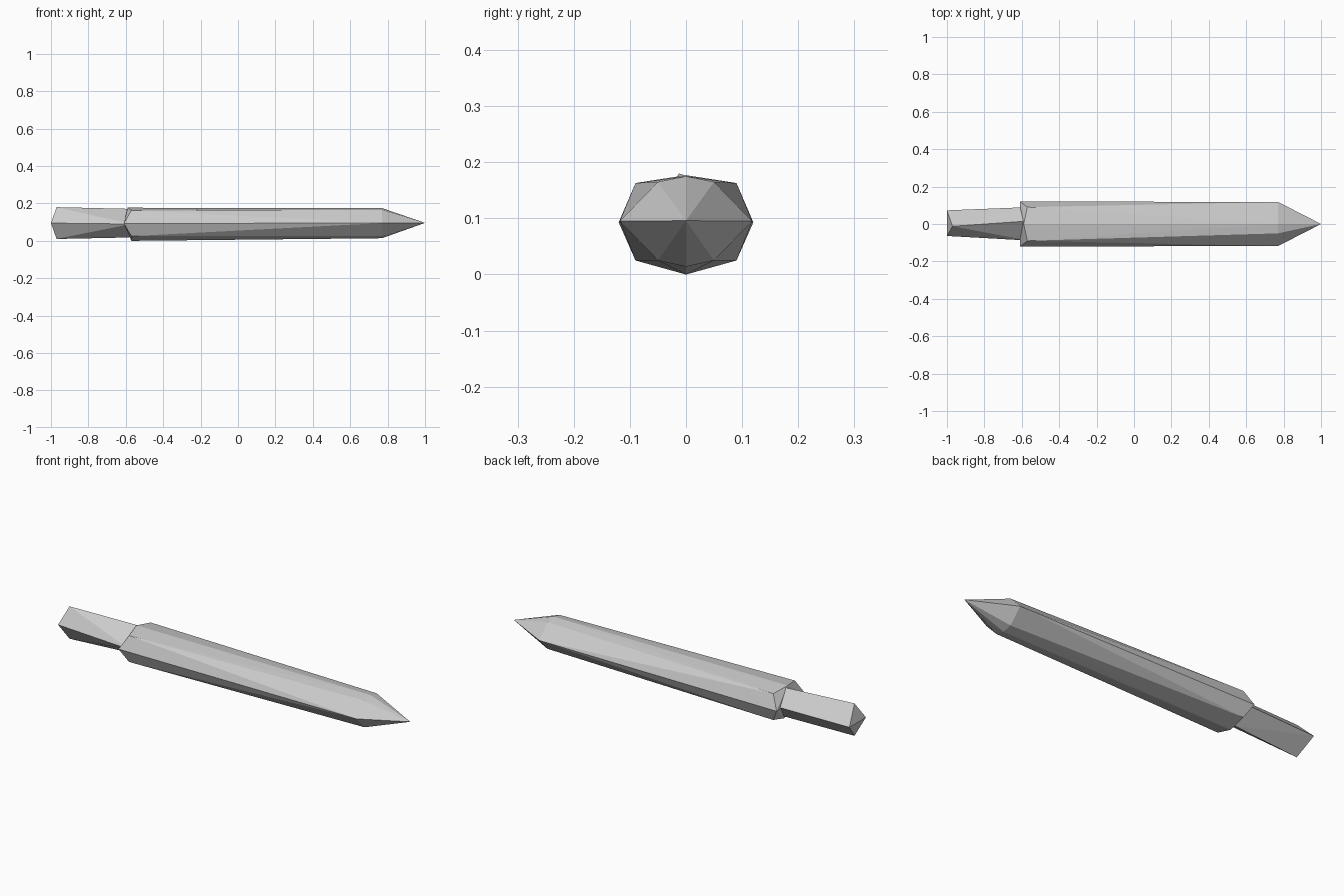
import bpy
import bmesh

cube = bpy.data.objects.get("Cube")
if cube:
    bpy.data.objects.remove(cube, do_unlink=True)

grey = bpy.data.materials.new("plain grey")
grey.use_nodes = True
grey.diffuse_color = (0.6, 0.6, 0.6, 1)
grey.node_tree.nodes["Principled BSDF"].inputs["Base Color"].default_value = (0.6, 0.6, 0.6, 1)


def both_sides(points):
    """Repeat each point on the other side of the long axis."""
    mirrored = [(x, -y, z) for x, y, z in points if y]
    return points + mirrored


def faceted_part(name, points):
    """Wrap a flat-sided solid around the corner points."""
    bm = bmesh.new()
    for p in points:
        bm.verts.new(p)
    bmesh.ops.convex_hull(bm, input=bm.verts)
    bmesh.ops.recalc_face_normals(bm, faces=bm.faces)
    mesh = bpy.data.meshes.new(name)
    bm.to_mesh(mesh)
    bm.free()
    mesh.materials.append(grey)
    part = bpy.data.objects.new(name, mesh)
    bpy.context.collection.objects.link(part)
    return part


# Eight-sided shaft: wide corners at the handle, narrower ones at the shoulder
rear_ring = [(-0.61, 0.12, 0.093), (-0.57, 0.09, 0.163), (-0.59, 0, 0.177),
             (-0.57, 0.09, 0.025), (-0.57, 0, 0)]
front_ring = [(0.77, 0.118, 0.095), (0.77, 0.05, 0.165), (0.77, 0, 0.175),
              (0.77, 0.05, 0.025), (0.77, 0, 0.014)]
faceted_part("shaft", both_sides(rear_ring + front_ring))

# Pointed tip rising from the shoulder
faceted_part("pointed_tip", both_sides(front_ring) + [(1, 0, 0.096)])

# Four-sided handle, with its flat end cut back to a wedge
handle_end = [(-1, 0.073, 0.095), (-1, -0.064, 0.095),
              (-0.97, -0.012, 0.18), (-0.97, -0.012, 0.01)]
handle_root = [(-0.57, 0.09, 0.1), (-0.57, -0.088, 0.09),
               (-0.58, 0.015, 0.171), (-0.58, 0.015, 0.018)]
faceted_part("handle", handle_end + handle_root)
